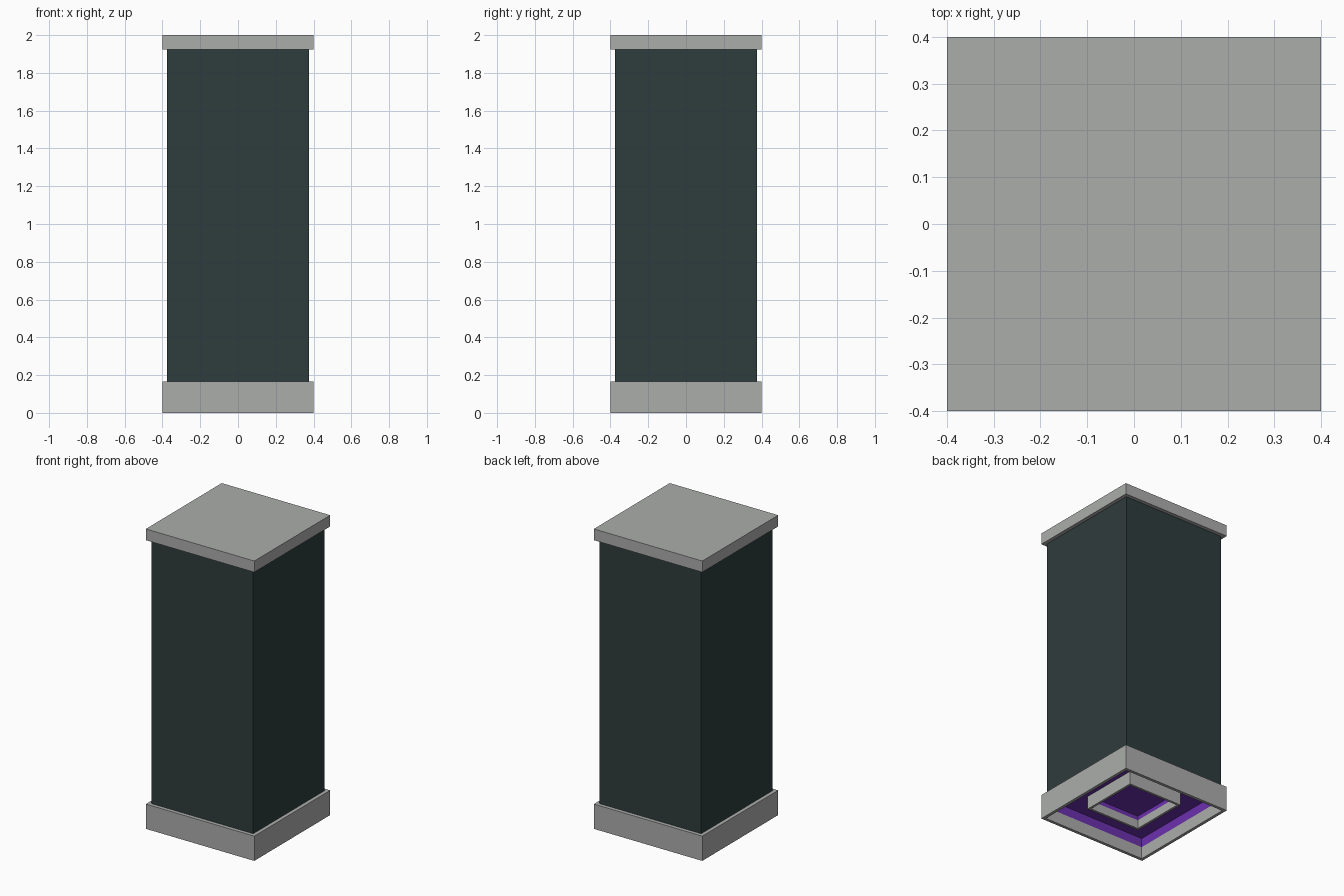
import bpy
import bmesh

if "Cube" in bpy.data.objects:
    bpy.data.objects.remove(bpy.data.objects["Cube"])


def material(name, rgb):
    m = bpy.data.materials.new(name)
    m.diffuse_color = (*rgb, 1)
    m.use_nodes = True
    m.node_tree.nodes["Principled BSDF"].inputs["Base Color"].default_value = m.diffuse_color
    return m


STONE = material("grey_stone", (0.41, 0.42, 0.41))
DARK = material("dark_teal", (0.028, 0.045, 0.045))
PURPLE = material("purple", (0.15, 0.03, 0.43))


def square_stack(name, profile, mats, purple_from=99):
    """Skin a stack of squares given as (half width, z) and close both ends."""
    bm = bmesh.new()
    rings = [[bm.verts.new((sx * h, sy * h, z))
              for sx, sy in ((-1, -1), (1, -1), (1, 1), (-1, 1))]
             for h, z in profile]
    bm.faces.new(rings[0])
    for k in range(len(rings) - 1):
        a, b = rings[k], rings[k + 1]
        for i in range(4):
            j = (i + 1) % 4
            f = bm.faces.new((a[i], a[j], b[j], b[i]))
            f.material_index = int(k >= purple_from)
    end = bm.faces.new(rings[-1])
    end.material_index = int(len(rings) > purple_from)
    bmesh.ops.recalc_face_normals(bm, faces=bm.faces[:])
    me = bpy.data.meshes.new(name)
    bm.to_mesh(me)
    bm.free()
    for m in mats:
        me.materials.append(m)
    ob = bpy.data.objects.new(name, me)
    bpy.context.collection.objects.link(ob)
    return ob


def hollow_tray(name, half, bottom, top, wall, band, ceiling):
    """Box open underneath, with purple upper inner walls and ceiling."""
    inner = half - wall
    return square_stack(name, [(half, top), (half, bottom), (inner, bottom),
                               (inner, band), (inner, ceiling)],
                        [STONE, PURPLE], purple_from=3)


# Hollow plinth, and its underside lining between the two frames
hollow_tray("plinth", 0.40, 0.0, 0.165, 0.02, 0.08, 0.14)
# Smaller square frame hanging inside the plinth
hollow_tray("inner_frame", 0.20, 0.053, 0.15, 0.015, 0.11, 0.138)
# Tall shaft
square_stack("shaft", [(0.375, 0.165), (0.375, 1.925)], [DARK])
# Flat cap
square_stack("cap", [(0.40, 1.925), (0.40, 2.0)], [STONE])
